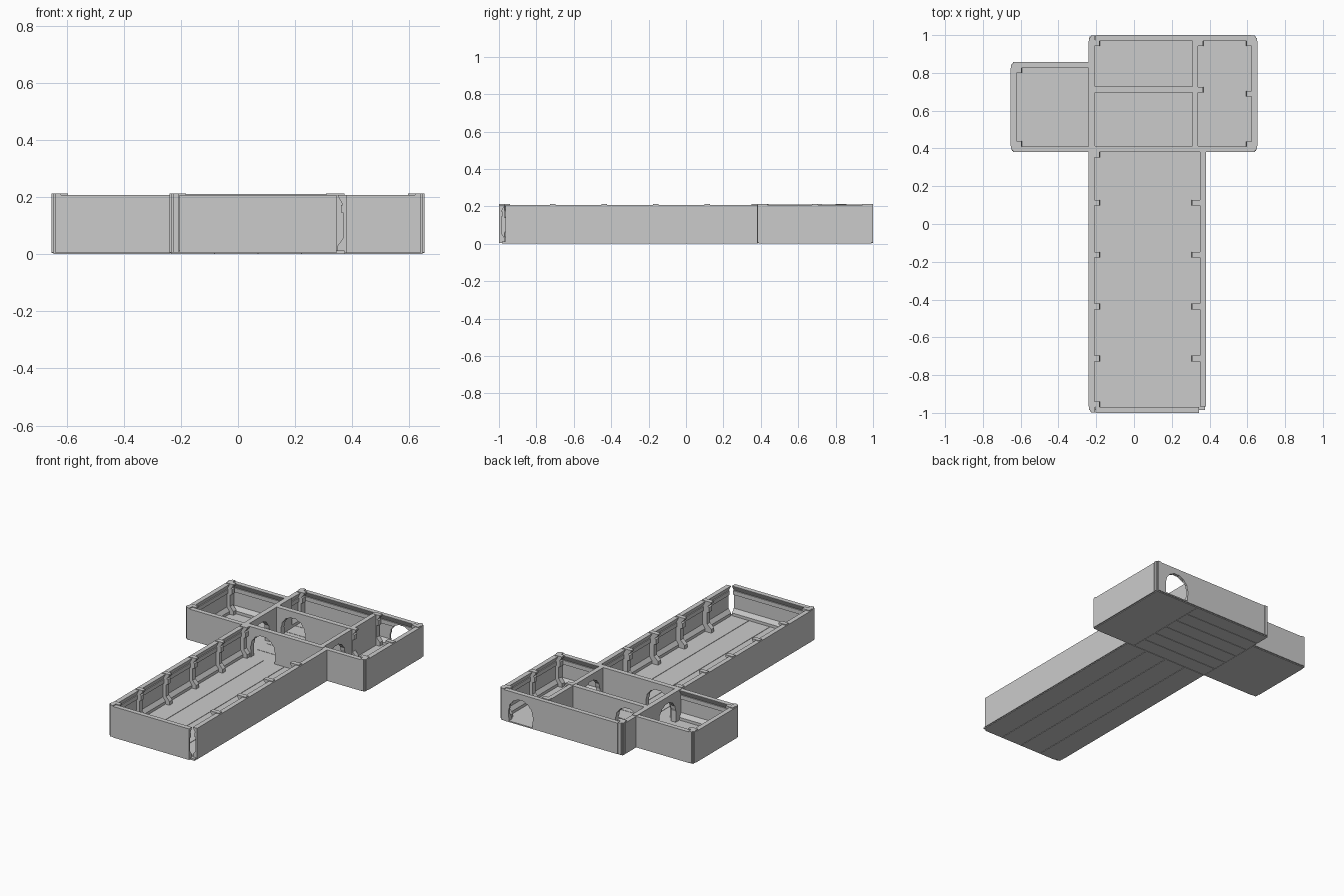
import bpy, bmesh, math
from mathutils import Vector

if "Cube" in bpy.data.objects:
    bpy.data.objects.remove(bpy.data.objects["Cube"])

H = 0.21
# Wall cross-section: (depth inward from the outer face, height)
WALL = [(0, .004), (.031, .004), (.031, .03), (.013, .055), (.013, .145), (.02, .145),
        (.02, .172), (.013, .172), (.031, .205), (.031, .207), (0, .207)]
# Rib cross-section, following the wall moulding
RIB = [(.006, .008), (.06, .008), (.06, .036), (.036, .064), (.036, .14), (.048, .144),
       (.048, .176), (.04, .18), (.058, .202), (.058, .212), (.006, .212)]


def prism(name, pts, vec):
    bm = bmesh.new()
    face = bm.faces.new([bm.verts.new(p) for p in pts])
    ext = bmesh.ops.extrude_face_region(bm, geom=[face], use_keep_orig=True)
    bmesh.ops.translate(bm, vec=vec, verts=[v for v in ext["geom"] if isinstance(v, bmesh.types.BMVert)])
    bmesh.ops.recalc_face_normals(bm, faces=bm.faces)
    me = bpy.data.meshes.new(name)
    bm.to_mesh(me)
    bm.free()
    ob = bpy.data.objects.new(name, me)
    bpy.context.collection.objects.link(ob)
    return ob


def box(name, x0, x1, y0, y1, z0, z1):
    return prism(name, [(x0, y0, z0), (x1, y0, z0), (x1, y1, z0), (x0, y1, z0)], Vector((0, 0, z1 - z0)))


def moulded(name, p, q, profile=WALL, scale=1.0):
    """Sweep a profile from p to q; the inside lies to the left."""
    p, q = Vector((*p, 0)), Vector((*q, 0))
    t = (q - p).normalized()
    n = Vector((-t.y, t.x, 0))
    return prism(name, [p + n * d * scale + Vector((0, 0, z)) for d, z in profile], q - p)


def rib(name, x, y, facing, scale=1.0):
    """Rib on a wall whose outer face is at x, facing +x or -x."""
    h = .015 * facing
    return moulded(name, (x, y + h), (x, y - h), RIB, scale)


def arch_cut(wall, cx, cy, along_x):
    """Cut a slightly ragged stone archway through a wall."""
    outline = [(-.086, .012)]
    for i in range(15):
        a = math.pi * (1 - i / 14)
        r = .088 if i % 2 == 0 else .084
        outline.append((r * math.cos(a), .082 + r * math.sin(a)))
    outline.append((.086, .012))
    if along_x:
        cutter = prism("arch_cutter", [(cx + u, cy - .06, z) for u, z in outline], Vector((0, .12, 0)))
    else:
        cutter = prism("arch_cutter", [(cx - .06, cy + u, z) for u, z in outline], Vector((.12, 0, 0)))
    cutter.hide_render = True
    m = wall.modifiers.new("archway", 'BOOLEAN')
    m.operation, m.object, m.solver = 'DIFFERENCE', cutter, 'EXACT'
    bpy.context.view_layer.objects.active = wall
    bpy.ops.object.modifier_apply(modifier=m.name)
    bpy.data.objects.remove(cutter)


# Outer walls
moulded("hall_left_wall", (-.24, .38), (-.24, -.965))
moulded("hall_front_wall", (-.205, -1), (.345, -1))
moulded("hall_right_wall", (.38, -.965), (.38, .38))
moulded("east_room_front_wall", (.345, .38), (.62, .38))
moulded("east_room_right_wall", (.653, .412), (.653, .97))
back = moulded("back_wall", (.62, 1), (-.205, 1))
arch_cut(back, .497, .985, True)
moulded("store_left_wall", (-.24, .97), (-.24, .85))
moulded("west_room_back_wall", (-.24, .858), (-.622, .858))
moulded("west_room_left_wall", (-.653, .825), (-.653, .412))
moulded("west_room_front_wall", (-.622, .38), (-.24, .38))

# Inner walls with archways
w = box("west_shared_wall", -.24, -.207, .38, .856, .004, H)
arch_cut(w, -.22, .535, False)
w = box("hall_end_wall", -.207, .345, .381, .414, .004, H)
arch_cut(w, -.087, .4, True)
w = box("room_partition", -.207, .312, .695, .728, .004, H)
arch_cut(w, -.087, .71, True)
w = box("east_divider", .31, .34, .414, .97, .004, H)
arch_cut(w, .325, .535, False)

# Stepped corner posts (the hall's front right corner is open)
STEP = [(.034, .001), (.012, .001), (.012, .008), (.006, .008), (.006, .014), (.001, .014), (.001, .034), (.034, .034)]
for i, (x, y, sx, sy) in enumerate([(-.24, -1, 1, 1), (.653, .38, -1, 1), (.653, 1, -1, -1),
                                    (-.24, 1, 1, -1), (-.653, .858, 1, -1), (-.653, .38, 1, 1)]):
    prism(f"corner_post_{i}", [(x + sx * u, y + sy * v, .006) for u, v in STEP], Vector((0, 0, .206)))

# Ribs along the hall
for i in range(4):
    y = .113 - .275 * i
    rib(f"hall_rib_left_{i}", -.24, y, 1)
    rib(f"hall_rib_right_{i}", .38, y, -1, 1.25)
rib("hall_rib_inner_corner", -.24, .366, 1)
rib("hall_rib_front_corner", -.24, -.955, 1)

# Ribs in the side rooms
for i, y in enumerate((.425, .815)):
    rib(f"west_room_rib_{i}", -.653, y, 1)
for i, y in enumerate((.422, .69, .958)):
    rib(f"east_room_rib_right_{i}", .653, y, -1)
for i, y in enumerate((.71, .958)):
    rib(f"east_room_rib_left_{i}", .307, y, 1)
rib("store_rib", -.24, .958, 1)


# Plank floors with shallow grooves over a thin core sheet
def floor(name, x0, x1, y0, y1, count, along_y):
    box(name + "_core", x0, x1, y0, y1, .003, .009)
    g = .0015
    for i in range(count):
        a, b = i / count, (i + 1) / count
        if along_y:
            d = x1 - x0
            box(f"{name}_plank_{i}", x0 + d * a + g, x0 + d * b - g, y0, y1, 0, .012)
        else:
            d = y1 - y0
            box(f"{name}_plank_{i}", x0, x1, y0 + d * a + g, y0 + d * b - g, 0, .012)


floor("hall_floor", -.235, .375, -.985, .385, 4, True)
floor("middle_floor", -.235, .325, .387, .992, 6, False)
floor("east_floor", .327, .645, .387, .992, 1, False)
floor("west_floor", -.645, -.237, .387, .85, 1, False)
